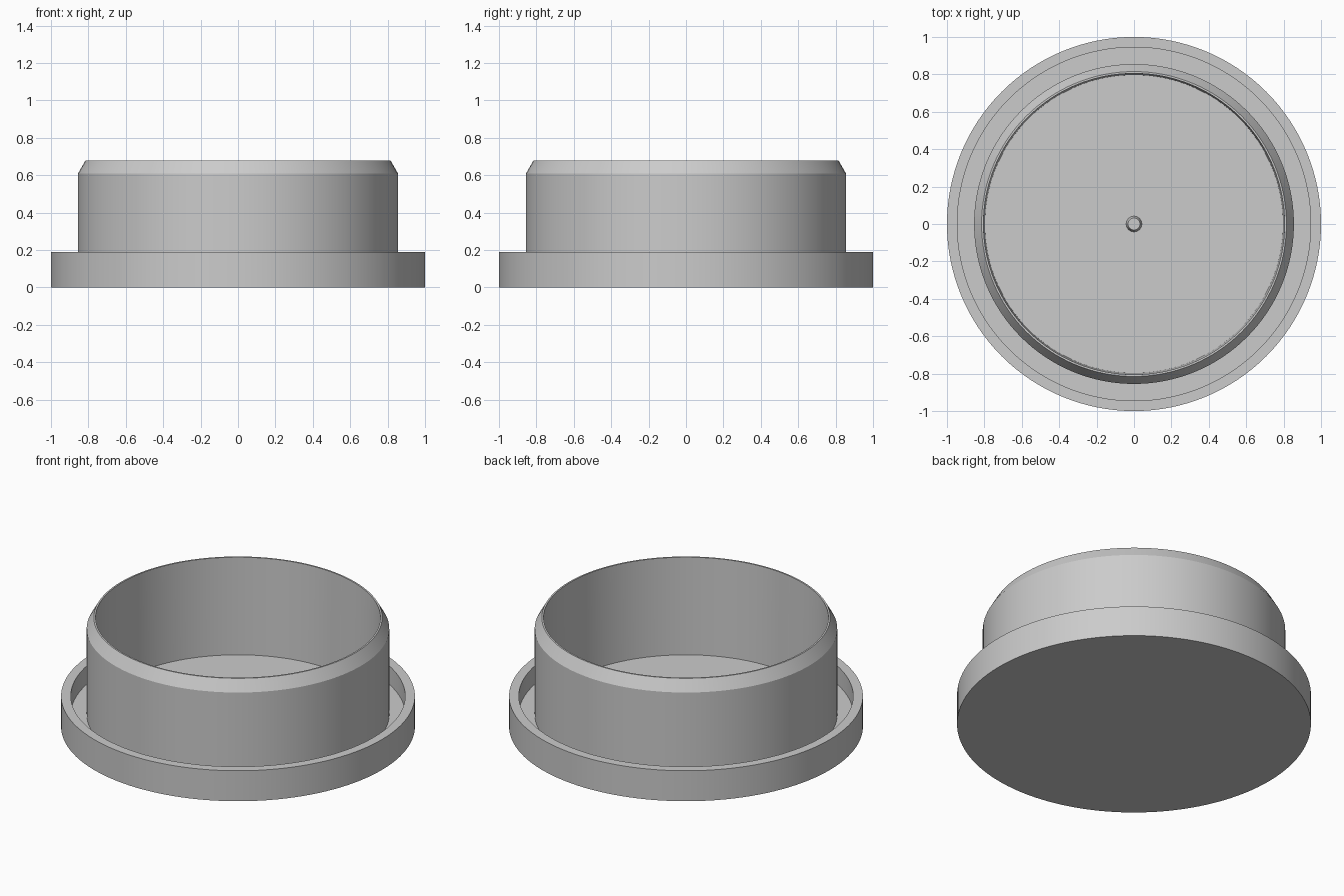
import bpy
import bmesh
import math

cube = bpy.data.objects.get("Cube")
if cube:
    bpy.data.objects.remove(cube, do_unlink=True)

SEGMENTS = 128
FLOOR = 0.075    # thickness of the closed end
RIM = 0.19       # height of the outer lip
TOP = 0.68       # height of the plug wall

grey = bpy.data.materials.new("plain grey")
grey.use_nodes = True
colour = (0.6, 0.6, 0.6, 1)
grey.diffuse_color = colour
grey.node_tree.nodes["Principled BSDF"].inputs["Base Color"].default_value = colour


def lathe(name, profile, segments=SEGMENTS):
    """Revolve (radius, height) points about z; both ends lie on the axis."""
    bm = bmesh.new()
    points = [bm.verts.new((r, 0, z)) for r, z in profile]
    edges = [bm.edges.new(pair) for pair in zip(points, points[1:])]
    bmesh.ops.spin(bm, geom=points + edges, axis=(0, 0, 1), cent=(0, 0, 0),
                   angle=math.tau, steps=segments)
    bmesh.ops.remove_doubles(bm, verts=bm.verts, dist=0.0001)
    bmesh.ops.recalc_face_normals(bm, faces=bm.faces)
    mesh = bpy.data.meshes.new(name)
    bm.to_mesh(mesh)
    bm.free()
    mesh.materials.append(grey)
    obj = bpy.data.objects.new(name, mesh)
    bpy.context.collection.objects.link(obj)
    bpy.ops.object.select_all(action="DESELECT")
    obj.select_set(True)
    bpy.context.view_layer.objects.active = obj
    bpy.ops.object.shade_smooth_by_angle(angle=math.radians(20))
    return obj


# Closed end, outer lip, groove and chamfered plug wall in one turned section
lathe("cap_body", [
    (0, 0), (1, 0), (1, RIM), (0.945, RIM),
    (0.945, FLOOR), (0.855, FLOOR),
    (0.855, 0.61), (0.815, TOP), (0.805, TOP),
    (0.797, FLOOR), (0, FLOOR),
])

# Small tapered pip in the middle of the inner floor
lathe("centre_pip", [
    (0, FLOOR - 0.01), (0.042, FLOOR - 0.01),
    (0.042, FLOOR), (0.032, FLOOR + 0.03), (0, FLOOR + 0.03),
], 32)
